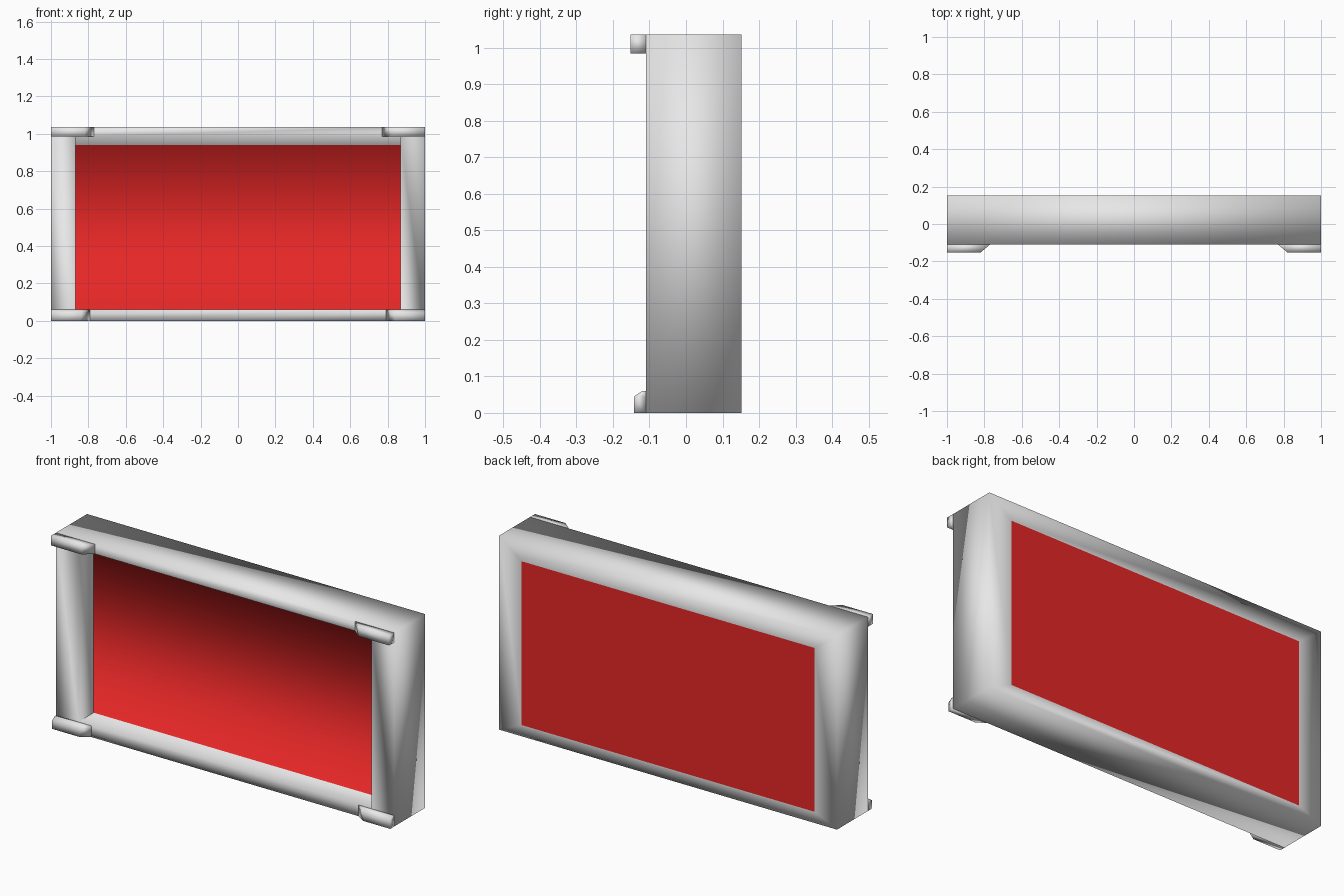
import bpy, bmesh

cube = bpy.data.objects.get("Cube")
if cube:
    bpy.data.objects.remove(cube, do_unlink=True)


def make_material(name, rgb):
    mat = bpy.data.materials.new(name)
    mat.use_nodes = True
    color = (*rgb, 1.0)
    mat.diffuse_color = color
    mat.node_tree.nodes["Principled BSDF"].inputs["Base Color"].default_value = color
    return mat


white = make_material("white", (0.8, 0.8, 0.8))
red = make_material("red", (0.8, 0.02, 0.02))


def finish(bm, name, materials):
    bmesh.ops.recalc_face_normals(bm, faces=bm.faces)
    for face in bm.faces:
        face.smooth = True
    mesh = bpy.data.meshes.new(name)
    bm.to_mesh(mesh)
    bm.free()
    for mat in materials:
        mesh.materials.append(mat)
    obj = bpy.data.objects.new(name, mesh)
    bpy.context.collection.objects.link(obj)
    return obj


def bridge(bm, a, b):
    count = len(a)
    for i in range(count):
        j = (i + 1) % count
        bm.faces.new((a[i], a[j], b[j], b[i]))


# Frame: rectangular rings from the back opening, around the outside,
# to the recessed front panel
BACK, FRONT, RECESS, TOP = 0.152, -0.11, 0.02, 1.037
ring_sizes = [
    (0.867, BACK, 0.06, 0.936),
    (1.0, BACK, 0.0, TOP),
    (1.0, FRONT, 0.0, TOP),
    (0.868, FRONT, 0.06, 0.985),
    (0.868, RECESS, 0.06, 0.94),
]
bm = bmesh.new()
rings = []
for x, y, low, high in ring_sizes:
    corners = ((-x, low), (x, low), (x, high), (-x, high))
    rings.append([bm.verts.new((cx, y, cz)) for cx, cz in corners])
for a, b in zip(rings, rings[1:]):
    bridge(bm, a, b)

# Red panels on the back and in the recess
for ring in (rings[0], rings[-1]):
    bm.faces.new(ring).material_index = 1

# Sharp edges around the back panel and at the inner sides of the posts
back, lip, inner = rings[0], rings[3], rings[4]
sharp = [(back[i], back[(i + 1) % 4]) for i in range(4)]
sharp += [(lip[i], inner[i]) for i in range(4)]
sharp += [(inner[1], inner[2]), (inner[3], inner[0])]
for a, b in sharp:
    bm.edges.get((a, b)).smooth = False
finish(bm, "frame_with_panels", (white, red))


# Corner lips: stacked layers of (height, front depth), mirrored left and right
def corner_lip(name, side, front_x, root_x, layers):
    bm = bmesh.new()
    loops = []
    for z, y in layers:
        outline = ((1.0, FRONT), (1.0, y), (front_x, y), (root_x, FRONT))
        loops.append([bm.verts.new((side * px, py, z)) for px, py in outline])
    for a, b in zip(loops, loops[1:]):
        bridge(bm, a, b)
    bm.faces.new(loops[0])
    bm.faces.new(loops[-1])
    finish(bm, name, (white,))


for side, label in ((1, "left"), (-1, "right")):
    corner_lip("top_lip_" + label, side, 0.82, 0.77,
               [(0.985, -0.152), (TOP, -0.152)])
    corner_lip("bottom_lip_" + label, side, 0.84, 0.79,
               [(0.0, -0.142), (0.045, -0.142), (0.06, -0.12)])
